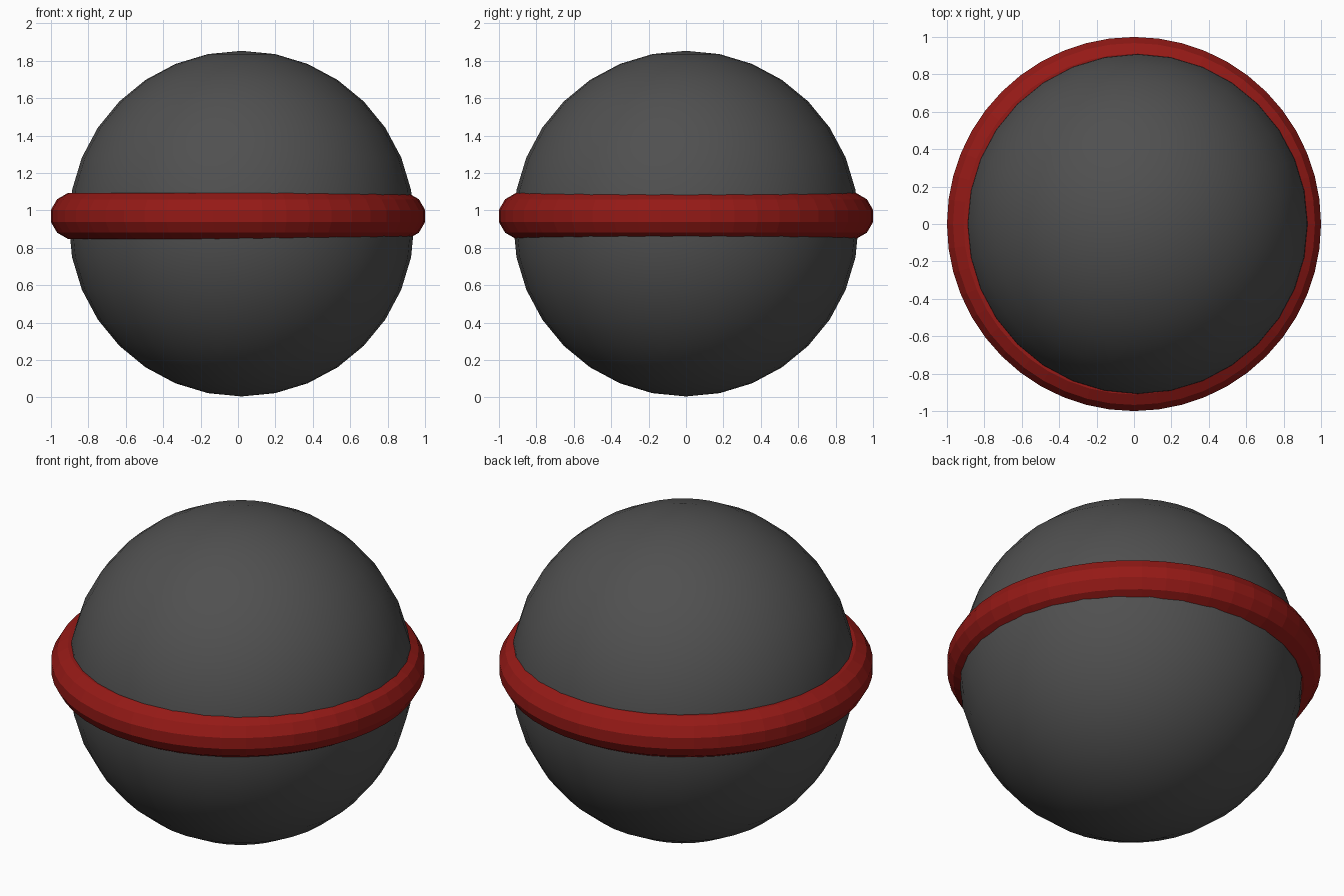
import bpy, bmesh
from math import radians, cos, sin, tau

if "Cube" in bpy.data.objects:
    bpy.data.objects.remove(bpy.data.objects["Cube"])


def paint(obj, name, color):
    mat = bpy.data.materials.new(name)
    mat.diffuse_color = color
    mat.use_nodes = True
    mat.node_tree.nodes["Principled BSDF"].inputs["Base Color"].default_value = mat.diffuse_color
    obj.data.materials.append(mat)


# Ball: smooth sphere, slightly off centre inside the ring
bpy.ops.mesh.primitive_uv_sphere_add(segments=32, ring_count=16, radius=0.924,
                                     location=(0.019, 0, 0.929))
ball = bpy.context.object
ball.name = "ball"
bpy.ops.object.shade_smooth()
paint(ball, "dark_grey", (0.08, 0.08, 0.08, 1))

# Ring: faceted 12-sided section swept around the vertical axis
MAJOR, MINOR, R, r = 48, 12, 0.878, 0.1263
bm = bmesh.new()
loops = []
for i in range(MAJOR):
    a = tau * i / MAJOR
    loop = []
    for j in range(MINOR):
        b = radians(15) + tau * j / MINOR
        d = R + r * cos(b)
        loop.append(bm.verts.new((d * cos(a), d * sin(a), r * sin(b))))
    loops.append(loop)
for i in range(MAJOR):
    p, q = loops[i], loops[(i + 1) % MAJOR]
    for j in range(MINOR):
        k = (j + 1) % MINOR
        bm.faces.new((p[j], q[j], q[k], p[k]))
bmesh.ops.recalc_face_normals(bm, faces=bm.faces)
mesh = bpy.data.meshes.new("ring")
bm.to_mesh(mesh)
bm.free()
ring = bpy.data.objects.new("ring", mesh)
ring.location = (0, 0, 0.97)
bpy.context.collection.objects.link(ring)
paint(ring, "red", (0.3, 0.01, 0.008, 1))
